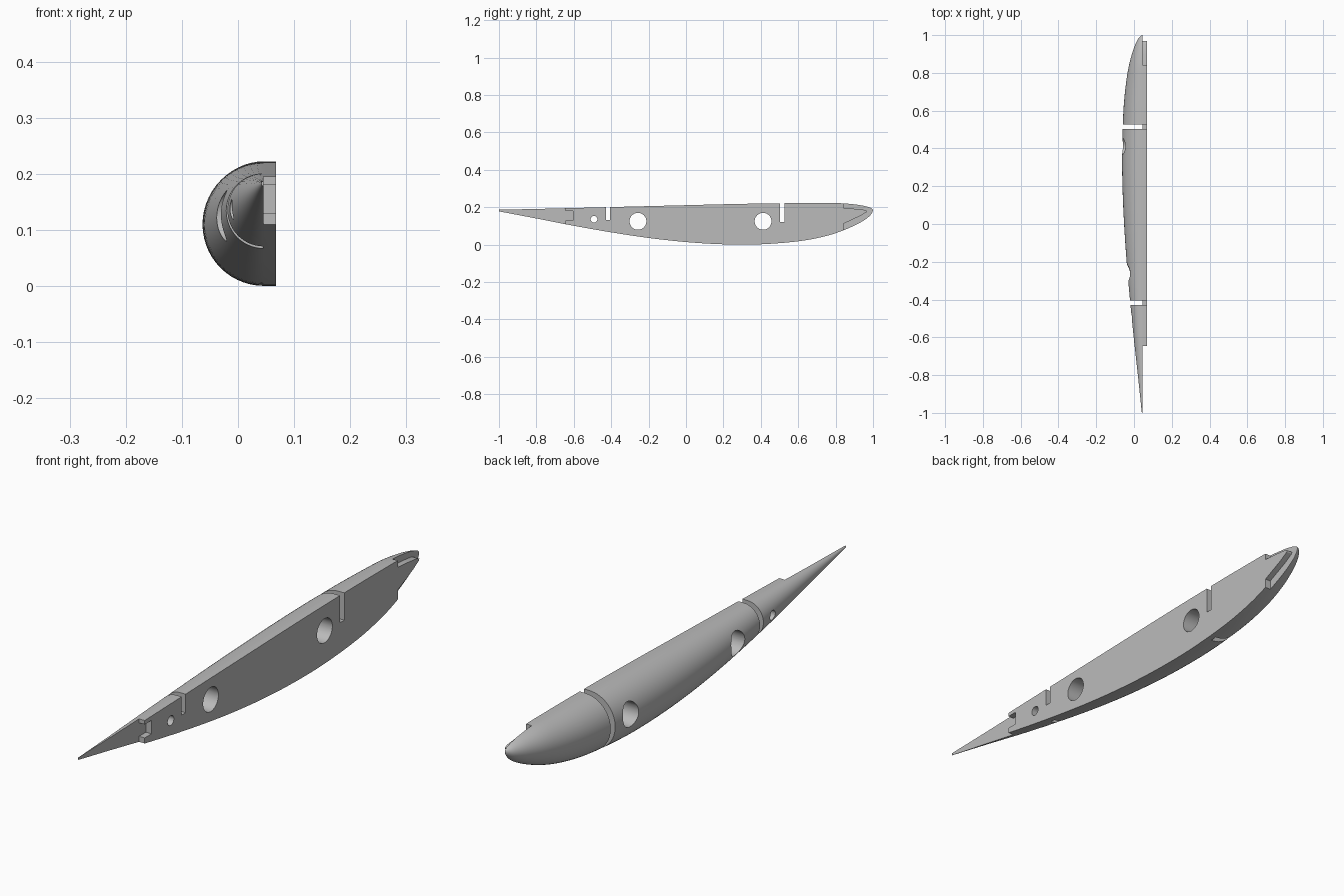
import bpy, bmesh, math
from mathutils import Vector

if "Cube" in bpy.data.objects:
    bpy.data.objects.remove(bpy.data.objects["Cube"], do_unlink=True)

FLAT = 0.068     # flat mating face
SPLIT = 0.046    # where the rounded shell meets the centre plate
CUT = SPLIT - 0.001

grey = bpy.data.materials.new("plain grey")
grey.use_nodes = True
grey.diffuse_color = (0.5, 0.5, 0.5, 1)
grey.node_tree.nodes["Principled BSDF"].inputs["Base Color"].default_value = (0.5, 0.5, 0.5, 1)


def make_object(name, bm):
    bmesh.ops.recalc_face_normals(bm, faces=bm.faces)
    mesh = bpy.data.meshes.new(name)
    bm.to_mesh(mesh)
    bm.free()
    mesh.materials.append(grey)
    obj = bpy.data.objects.new(name, mesh)
    bpy.context.collection.objects.link(obj)
    return obj


def prism(name, outline, x0, x1):
    """Extrude a (y, z) outline along x."""
    bm = bmesh.new()
    face = bm.faces.new([bm.verts.new((x0, y, z)) for y, z in outline])
    new = bmesh.ops.extrude_face_region(bm, geom=[face])["geom"]
    verts = [v for v in new if isinstance(v, bmesh.types.BMVert)]
    bmesh.ops.translate(bm, verts=verts, vec=(x1 - x0, 0, 0))
    return make_object(name, bm)


def box(y0, y1, z0, z1):
    return [(y0, z0), (y1, z0), (y1, z1), (y0, z1)]


def circle(y, z, r, n=40):
    return [(y + r * math.cos(math.tau * i / n), z + r * math.sin(math.tau * i / n)) for i in range(n)]


def smooth_path(points, steps):
    """Curve through all points."""
    p = [2 * points[0] - points[1]] + points + [2 * points[-1] - points[-2]]
    out = []
    for a, b, c, d in zip(p, p[1:], p[2:], p[3:]):
        for s in range(steps):
            t = s / steps
            out.append((2 * b + (c - a) * t + (2 * a - 5 * b + 4 * c - d) * t ** 2
                        + (3 * b - a - 3 * c + d) * t ** 3) / 2)
    return out + [points[-1]]


# Stations from tail to nose: y, top z, bottom z
stations = [Vector(s) for s in (
    (-1, .187, .178), (-.8, .191, .14), (-.6, .196, .101), (-.4, .201, .066),
    (-.2, .206, .036), (0, .211, .014), (.2, .216, .002), (.4, .22, .002),
    (.6, .222, .018), (.74, .222, .044), (.84, .221, .076), (.92, .213, .112),
    (.97, .203, .143), (.993, .194, .167), (1, .185, .183))]

# Half fuselage: half-round sections with a straight-sided plate
bm = bmesh.new()
ARC = 28
rings = []
for y, top, bottom in smooth_path(stations, 5):
    r, mid = (top - bottom) / 2, (top + bottom) / 2
    ring = [(SPLIT - r * math.sin(math.pi * i / ARC), y, mid - r * math.cos(math.pi * i / ARC))
            for i in range(ARC + 1)]
    ring += [(FLAT, y, top), (FLAT, y, bottom)]
    rings.append([bm.verts.new(co) for co in ring])
for a, b in zip(rings, rings[1:]):
    for i in range(len(a)):
        j = (i + 1) % len(a)
        bm.faces.new((a[i], a[j], b[j], b[i]))
bm.faces.new(rings[0])
bm.faces.new(rings[-1])
body = make_object("half_fuselage", bm)

# Cutters: end recesses in the plate, cross slots and round through-holes
tail_end, nose_end = -.645, .842
cutters = [
    prism("tail_recess", [(-1.1, -.1), (tail_end, -.1), (tail_end, .13), (-.605, .13),
                          (-.605, .18), (tail_end, .18), (tail_end, .3), (-1.1, .3)], CUT, .1),
    prism("nose_recess", [(nose_end, .3), (1.1, .3), (1.1, -.1), (nose_end, -.1),
                          (nose_end, .112), (.93, .153), (.965, .174), (.968, .18),
                          (.955, .186), (.9, .192), (nose_end, .196)], CUT, .1),
]
for name, y0, y1, floor in (("rear", -.428, -.405, .132), ("front", .502, .527, .12)):
    cutters.append(prism(name + "_shell_slot", box(y0, y1, -.1, .3), -.2, CUT))
    cutters.append(prism(name + "_plate_slot", box(y0, y1, floor, .3), CUT - .005, .1))
for y, z, r in ((-.257, .125, .045), (.412, .125, .045), (-.492, .136, .018)):
    cutters.append(prism("hole", circle(y, z, r), -.2, .2))

bpy.ops.object.select_all(action='DESELECT')
body.select_set(True)
bpy.context.view_layer.objects.active = body
for cutter in cutters:
    cutter.hide_render = True
    mod = body.modifiers.new(cutter.name, 'BOOLEAN')
    mod.operation = 'DIFFERENCE'
    mod.solver = 'EXACT'
    mod.object = cutter
    bpy.ops.object.modifier_apply(modifier=mod.name)
    bpy.data.objects.remove(cutter, do_unlink=True)

bpy.ops.object.shade_smooth_by_angle(angle=math.radians(30))
